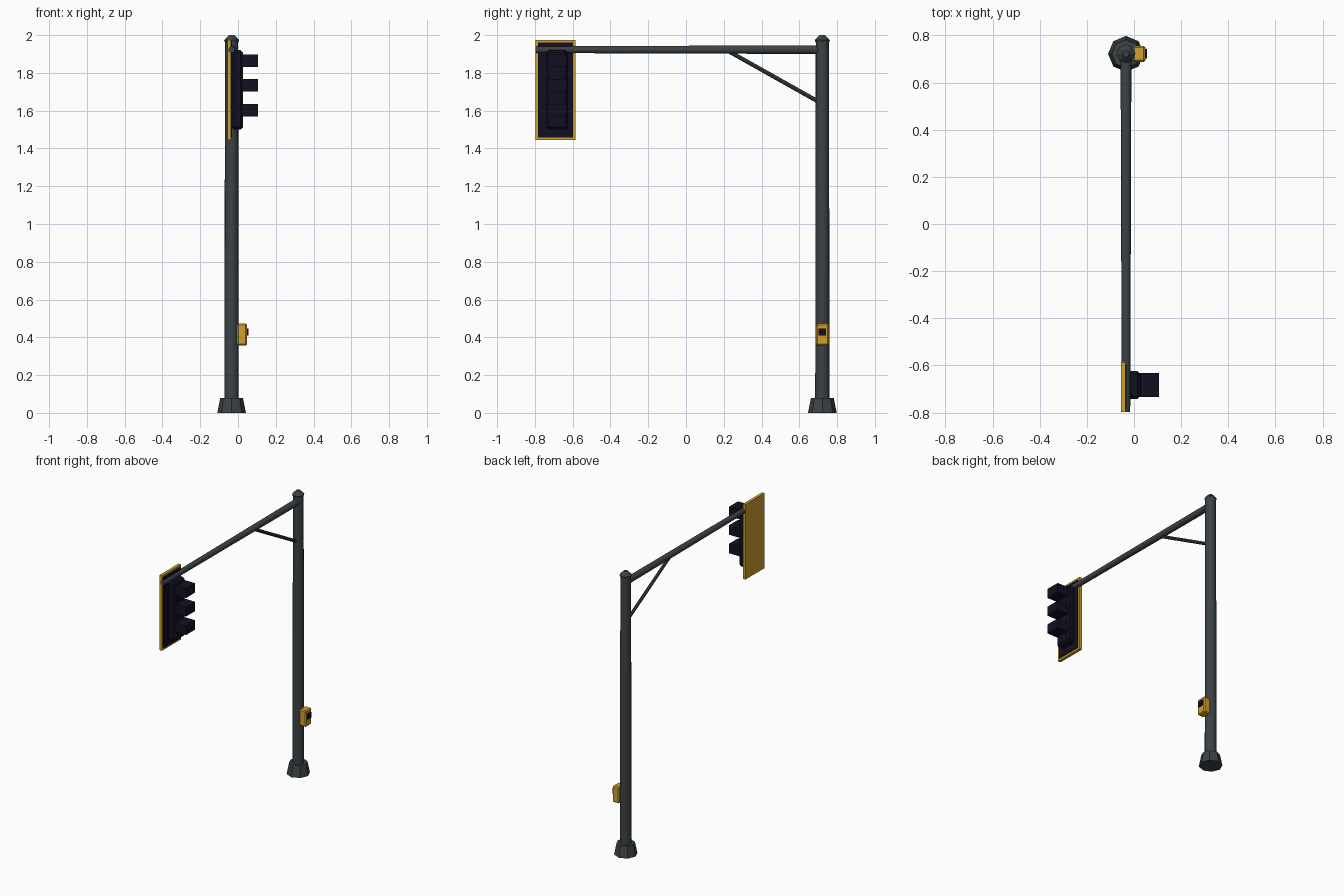
import bpy
import math
from mathutils import Vector

cube = bpy.data.objects.get("Cube")
if cube:
    bpy.data.objects.remove(cube, do_unlink=True)


def material(name, colour):
    m = bpy.data.materials.new(name)
    m.use_nodes = True
    m.diffuse_color = (*colour, 1)
    m.node_tree.nodes["Principled BSDF"].inputs["Base Color"].default_value = (*colour, 1)
    return m


GREY = material("dark grey steel", (0.045, 0.055, 0.06))
YELLOW = material("signal yellow", (0.62, 0.36, 0.03))
NAVY = material("navy black", (0.006, 0.005, 0.016))


def tube(name, start, end, r1, r2, sides=16, mat=GREY):
    """Tapered cylinder between two points."""
    a, b = Vector(start), Vector(end)
    bpy.ops.mesh.primitive_cone_add(vertices=sides, radius1=r1, radius2=r2,
                                    depth=(b - a).length, location=(a + b) / 2)
    ob = bpy.context.object
    ob.name = name
    ob.rotation_euler = (b - a).to_track_quat("Z", "Y").to_euler()
    ob.data.materials.append(mat)
    if sides > 8:
        bpy.ops.object.shade_smooth_by_angle(angle=math.radians(40))
    return ob


def box(name, low, high, mat, bevel=0):
    """Box between two corners, with optional chamfered edges."""
    a, b = Vector(low), Vector(high)
    bpy.ops.mesh.primitive_cube_add(size=1, location=(a + b) / 2)
    ob = bpy.context.object
    ob.name = name
    ob.scale = b - a
    bpy.ops.object.transform_apply(location=False, rotation=False, scale=True)
    ob.data.materials.append(mat)
    if bevel:
        mod = ob.modifiers.new("chamfer", "BEVEL")
        mod.width = bevel
        mod.segments = 1
    return ob


PX, PY = -0.034, 0.722
ARM_Z = 1.923

# Pole with footing and cap
tube("footing", (PX, PY, 0), (PX, PY, 0.08), 0.076, 0.06, 8)
tube("pole", (PX, PY, 0.04), (PX, PY, 1.975), 0.038, 0.035)
tube("cap_rim", (PX, PY, 1.962), (PX, PY, 1.974), 0.036, 0.04, 8)
tube("cap", (PX, PY, 1.974), (PX, PY, 2.0), 0.04, 0.014, 8)

# Arm and diagonal brace
tube("arm", (PX, PY, ARM_Z), (PX, -0.798, ARM_Z), 0.023, 0.018)
tube("brace", (PX, PY - 0.02, 1.647), (PX, 0.225, 1.915), 0.011, 0.011, 8)

# Signal head: yellow backplate, dark face panel, housing and visors
box("backplate", (-0.056, -0.798, 1.445), (-0.036, -0.585, 1.975), YELLOW)
box("backplate_face", (-0.037, -0.784, 1.459), (-0.031, -0.599, 1.961), NAVY)
box("signal_housing", (-0.034, -0.742, 1.5), (0.027, -0.624, 1.92), NAVY, 0.013)
for name, z in (("upper", 1.865), ("middle", 1.734), ("lower", 1.603)):
    box(name + "_visor", (0.015, -0.734, z - 0.033), (0.107, -0.632, z + 0.033), NAVY)

# Crossing button box on the pole
box("button_box", (-0.005, PY - 0.034, 0.357), (0.048, PY + 0.034, 0.472), YELLOW, 0.007)
box("button", (0.045, PY - 0.02, 0.41), (0.056, PY + 0.02, 0.448), NAVY)
